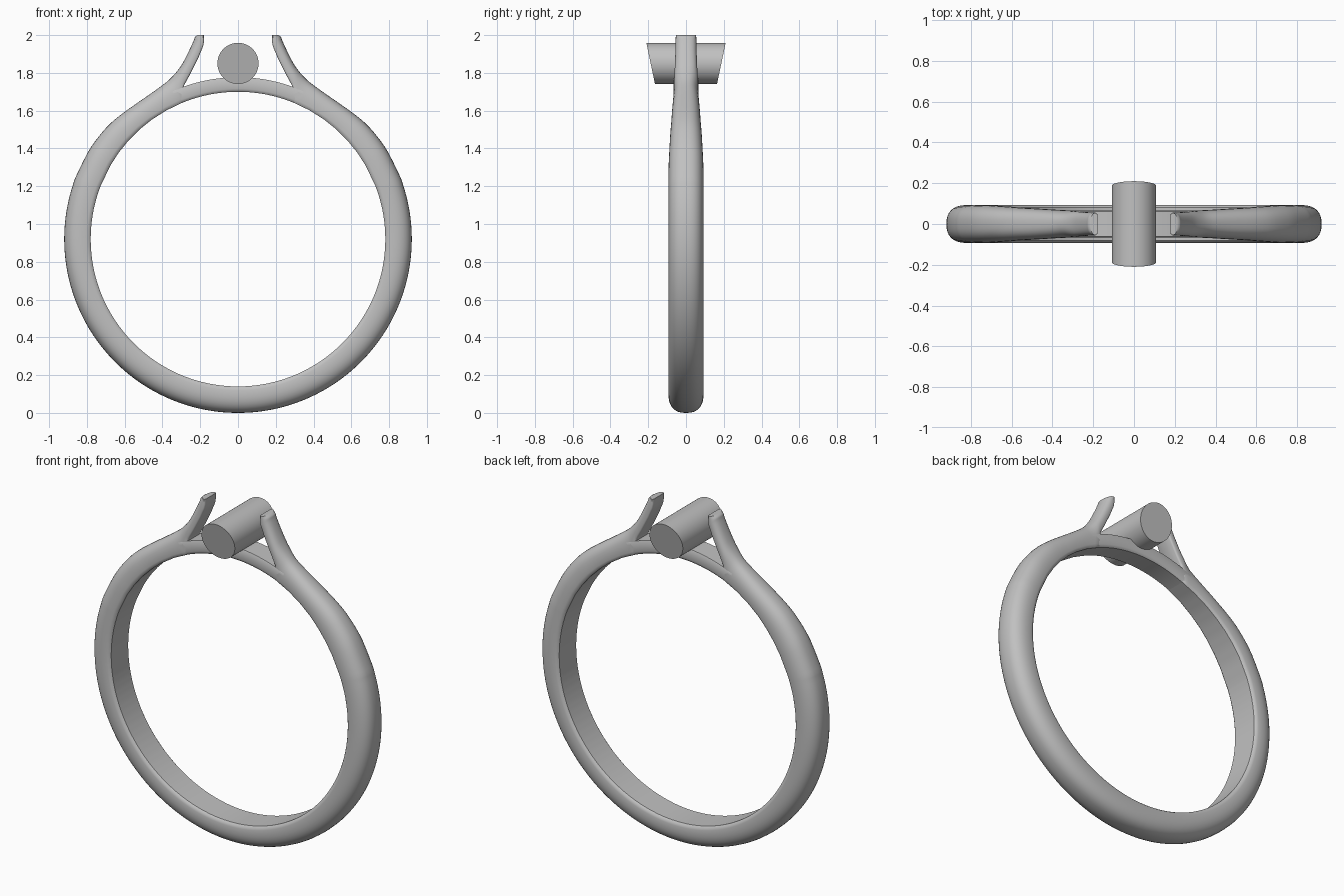
import bpy, bmesh, math

if "Cube" in bpy.data.objects:
    bpy.data.objects.remove(bpy.data.objects["Cube"])

CZ, RI, RO = 0.92, 0.78, 0.92   # finger hole centre height, inner and outer radius

metal = bpy.data.materials.new("grey metal")
metal.diffuse_color = (0.53, 0.53, 0.53, 1)
metal.use_nodes = True
metal.node_tree.nodes["Principled BSDF"].inputs["Base Color"].default_value = metal.diffuse_color


def finish(bm, name, angle=35):
    bmesh.ops.recalc_face_normals(bm, faces=bm.faces)
    me = bpy.data.meshes.new(name)
    bm.to_mesh(me)
    bm.free()
    me.materials.append(metal)
    ob = bpy.data.objects.new(name, me)
    bpy.context.collection.objects.link(ob)
    bpy.context.view_layer.objects.active = ob
    ob.select_set(True)
    bpy.ops.object.shade_smooth_by_angle(angle=math.radians(angle))
    ob.select_set(False)
    return ob


def polar(deg, r):
    a = math.radians(deg)
    return r * math.sin(a), CZ + r * math.cos(a)


def loft(stations, section, caps):
    """Sweep section (u from inner to outer, v across width) along stations."""
    bm = bmesh.new()
    rings = [[bm.verts.new((ix + (ox - ix) * u, v * w, iz + (oz - iz) * u))
              for u, v in section] for ix, iz, ox, oz, w in stations]
    n = len(section)
    for a, b in zip(rings, rings[1:]):
        for i in range(n):
            j = (i + 1) % n
            bm.faces.new((a[i], a[j], b[j], b[i]))
    for k in caps:
        bm.faces.new(rings[k])
    return bm


def catmull(a, b, c, d, t):
    return 0.5 * (2 * b + (c - a) * t + (2 * a - 5 * b + 4 * c - d) * t * t
                  + (3 * b - a - 3 * c + d) * t ** 3)


# Shank cross-section: flat inside, domed outside
half = [(0, 0.86), (0.05, 0.95), (0.15, 1.0)]
for i in range(1, 10):
    a = math.radians(10 * i)
    half.append((0.25 + 0.75 * math.sin(a) ** 0.8, math.cos(a) ** 0.8 if i < 9 else 0))
section = half + [(u, -v) for u, v in half[-2::-1]]

# Round part of the shank, then the flare up into the prong
stations = [(*polar(d, RI), *polar(d, RO), 0.093) for d in range(180, 66, -3)]
stations += [(*polar(d, RI), *polar(d, RO - s), w)
             for d, s, w in ((60, 0.002, 0.0915), (54, 0.004, 0.088), (48, 0.008, 0.084))]
stations += [(*polar(42, RI), 0.605, 1.590, 0.079),
             (*polar(36, RI), 0.52, 1.650, 0.075),
             (*polar(29, RI), 0.434, 1.710, 0.070),
             (*polar(22, RI), 0.365, 1.763, 0.066)]
stations += [(0.286, 1.733, 0.31, 1.825, 0.063),
             (0.255, 1.79, 0.276, 1.883, 0.060),
             (0.21, 1.88, 0.250, 1.937, 0.057),
             (0.185, 1.94, 0.233, 1.975, 0.056),
             (0.18, 1.965, 0.226, 1.992, 0.055),
             (0.18, 2.0, 0.213, 2.0, 0.054)]
fine = []
for i in range(len(stations) - 1):
    p = [stations[min(max(k, 0), len(stations) - 1)] for k in range(i - 1, i + 3)]
    for t in (0, 1 / 3, 2 / 3):
        inner = [p[1][c] * (1 - t) + p[2][c] * t for c in (0, 1)]
        fine.append(inner + [catmull(*(q[c] for q in p), t) for c in (2, 3, 4)])
fine[0][0] = fine[0][2] = 0
fine.append(stations[-1])
shank = finish(loft(fine, section, [-1]), "shank_and_prongs")
mirror = shank.modifiers.new("mirror", 'MIRROR')
mirror.merge_threshold = 0.0005

# Bridge closing the finger hole under the prongs
bridge_section = [(0, 0.86), (0.08, 0.95), (0.2, 1), (0.95, 1),
                  (1, 0.96), (1, -0.96), (0.95, -1), (0.2, -1), (0.08, -0.95), (0, -0.86)]
bridge = [(*polar(d, RI), *polar(d, 0.857), 0.065) for d in range(-24, 25, 2)]
finish(loft(bridge, bridge_section, [0, -1]), "bridge")

# Cross bar with slanted ends resting on the bridge
bm = bmesh.new()
bmesh.ops.create_cone(bm, cap_ends=True, segments=64, radius1=0.109, radius2=0.109, depth=2)
for v in bm.verts:
    x, h, side = v.co.x, v.co.y, v.co.z
    v.co = (x, side * (0.187 + 0.21 * h), 1.85 + h)
finish(bm, "cross_bar")
